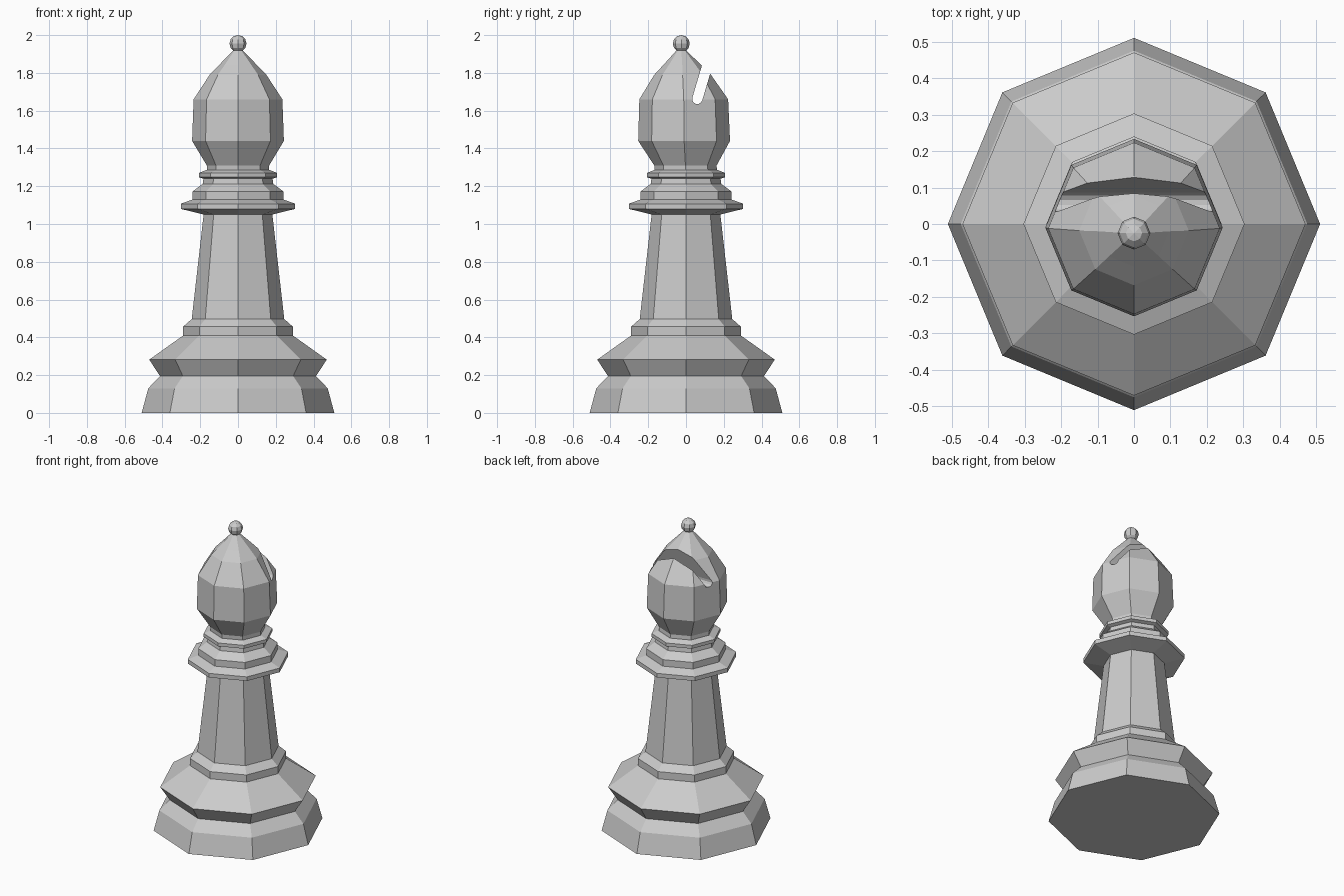
import bpy, bmesh, math
from mathutils import Vector

if "Cube" in bpy.data.objects:
    bpy.data.objects.remove(bpy.data.objects["Cube"])

SIDES = 8


def finish(name, bm):
    bmesh.ops.recalc_face_normals(bm, faces=bm.faces)
    mesh = bpy.data.meshes.new(name)
    bm.to_mesh(mesh)
    bm.free()
    ob = bpy.data.objects.new(name, mesh)
    bpy.context.collection.objects.link(ob)
    return ob


def lathe(name, profile):
    """Closed octagonal turning from (radius, z, y offset) rings."""
    bm = bmesh.new()
    rings = []
    for r, z, y in profile:
        angles = [2 * math.pi * i / SIDES for i in range(SIDES)]
        rings.append([bm.verts.new((r * math.cos(a), y + r * math.sin(a), z)) for a in angles])
    for low, high in zip(rings, rings[1:]):
        for i in range(SIDES):
            j = (i + 1) % SIDES
            bm.faces.new((low[i], low[j], high[j], high[i]))
    bm.faces.new(rings[0][::-1])
    bm.faces.new(rings[-1])
    return finish(name, bm)


# Stepped base, tapering column and collar
lathe("base_and_column", [(r, z, 0) for r, z in [
    (0.51, 0), (0.475, 0.13), (0.413, 0.195), (0.47, 0.282), (0.29, 0.41),
    (0.29, 0.457), (0.245, 0.497), (0.182, 1.05), (0.303, 1.08), (0.303, 1.107),
    (0.24, 1.13), (0.24, 1.173), (0.187, 1.212), (0.183, 1.24), (0.207, 1.248),
    (0.207, 1.27), (0.17, 1.285)]])

# Domed head, leaning slightly forward
head = lathe("head", [
    (0.165, 1.27, 0), (0.165, 1.31, -0.003), (0.243, 1.44, -0.01),
    (0.235, 1.66, -0.012), (0.15, 1.79, -0.018), (0.097, 1.845, -0.02),
    (0.02, 1.925, -0.025)])

# Round-bottomed slot cutter running across the head
start, end = Vector((0.06, 1.662)), Vector((0.15, 1.965))
along = (end - start).normalized()
side = Vector((along.y, -along.x))
half = 0.027
outline = [end - side * half]
for i in range(7):
    a = math.pi * i / 6
    outline.append(start - side * half * math.cos(a) - along * half * math.sin(a))
outline.append(end + side * half)
bm = bmesh.new()
face = bm.faces.new([bm.verts.new((-0.4, p.x, p.y)) for p in outline])
new = bmesh.ops.extrude_face_region(bm, geom=[face])["geom"]
bmesh.ops.translate(bm, vec=(0.8, 0, 0),
                    verts=[v for v in new if isinstance(v, bmesh.types.BMVert)])
cutter = finish("slot_cutter", bm)
cutter.hide_render = True

mod = head.modifiers.new("slot", "BOOLEAN")
mod.operation = "DIFFERENCE"
mod.solver = "EXACT"
mod.object = cutter
bpy.context.view_layer.objects.active = head
bpy.ops.object.modifier_apply(modifier=mod.name)
bpy.data.objects.remove(cutter)

# Small ball on the tip
bm = bmesh.new()
bmesh.ops.create_uvsphere(bm, u_segments=SIDES, v_segments=6, radius=0.045)
bmesh.ops.translate(bm, vec=(0, -0.025, 1.955), verts=bm.verts)
finish("finial", bm)
